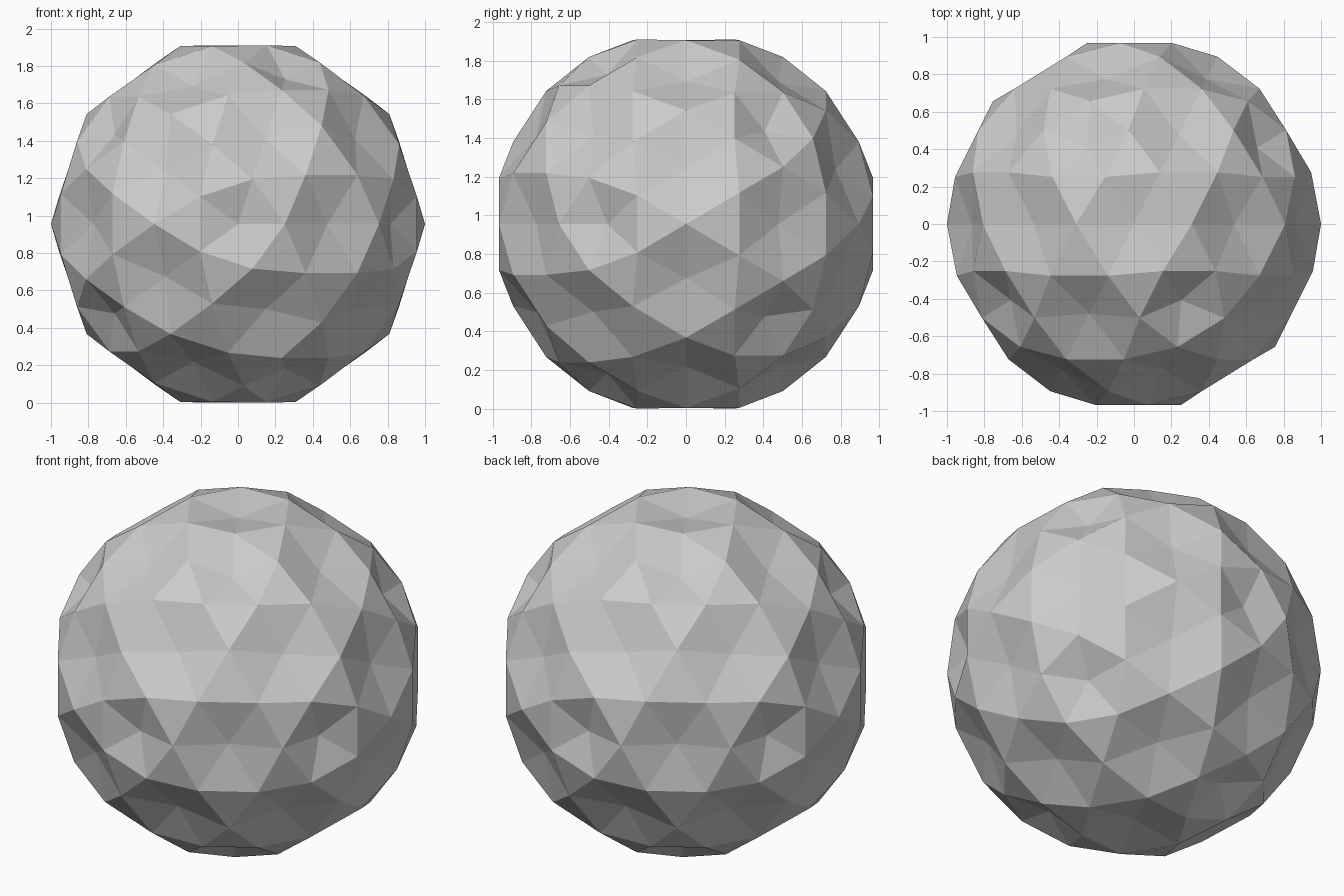
import bpy
import bmesh
from math import sin, cos, radians, sqrt
from mathutils import Vector

cube = bpy.data.objects.get("Cube")
if cube:
    bpy.data.objects.remove(cube, do_unlink=True)

DENT_RADIUS = 0.91   # distance of each dimple's bottom from the centre

# Plain grey surface
grey = bpy.data.materials.new("plain_grey")
grey.use_nodes = True
colour = (0.6, 0.6, 0.6, 1.0)
grey.diffuse_color = colour
grey.node_tree.nodes["Principled BSDF"].inputs["Base Color"].default_value = colour


def split_triangles(bm):
    """Split every triangle into four flat ones."""
    bmesh.ops.subdivide_edges(bm, edges=bm.edges[:], cuts=1, use_grid_fill=True)


# Icosahedron with its axis front to back and two staggered rings of corners
bm = bmesh.new()
for side, start in ((-1, 18), (1, -18)):
    bm.verts.new((0, side, 0))
    for k in range(5):
        a = radians(start + 72 * k)
        bm.verts.new(Vector((2 * sin(a), side, 2 * cos(a))) / sqrt(5))
bmesh.ops.convex_hull(bm, input=bm.verts[:])

# The corners after the first split become dimples; the second split adds the rims
split_triangles(bm)
dimples = [v.co.normalized() for v in bm.verts]
split_triangles(bm)

# Push the rims out to a sphere and sink the five-sided and six-sided dimples
for v in bm.verts:
    v.co.normalize()
    if any((v.co - d).length < 0.01 for d in dimples):
        v.co *= DENT_RADIUS

# Stand the ball on the ground
low = min(v.co.z for v in bm.verts)
bmesh.ops.translate(bm, verts=bm.verts[:], vec=(0, 0, -low))
bmesh.ops.recalc_face_normals(bm, faces=bm.faces[:])

mesh = bpy.data.meshes.new("dimpled_ball")
bm.to_mesh(mesh)
bm.free()
mesh.materials.append(grey)
ball = bpy.data.objects.new("dimpled_ball", mesh)
bpy.context.collection.objects.link(ball)
